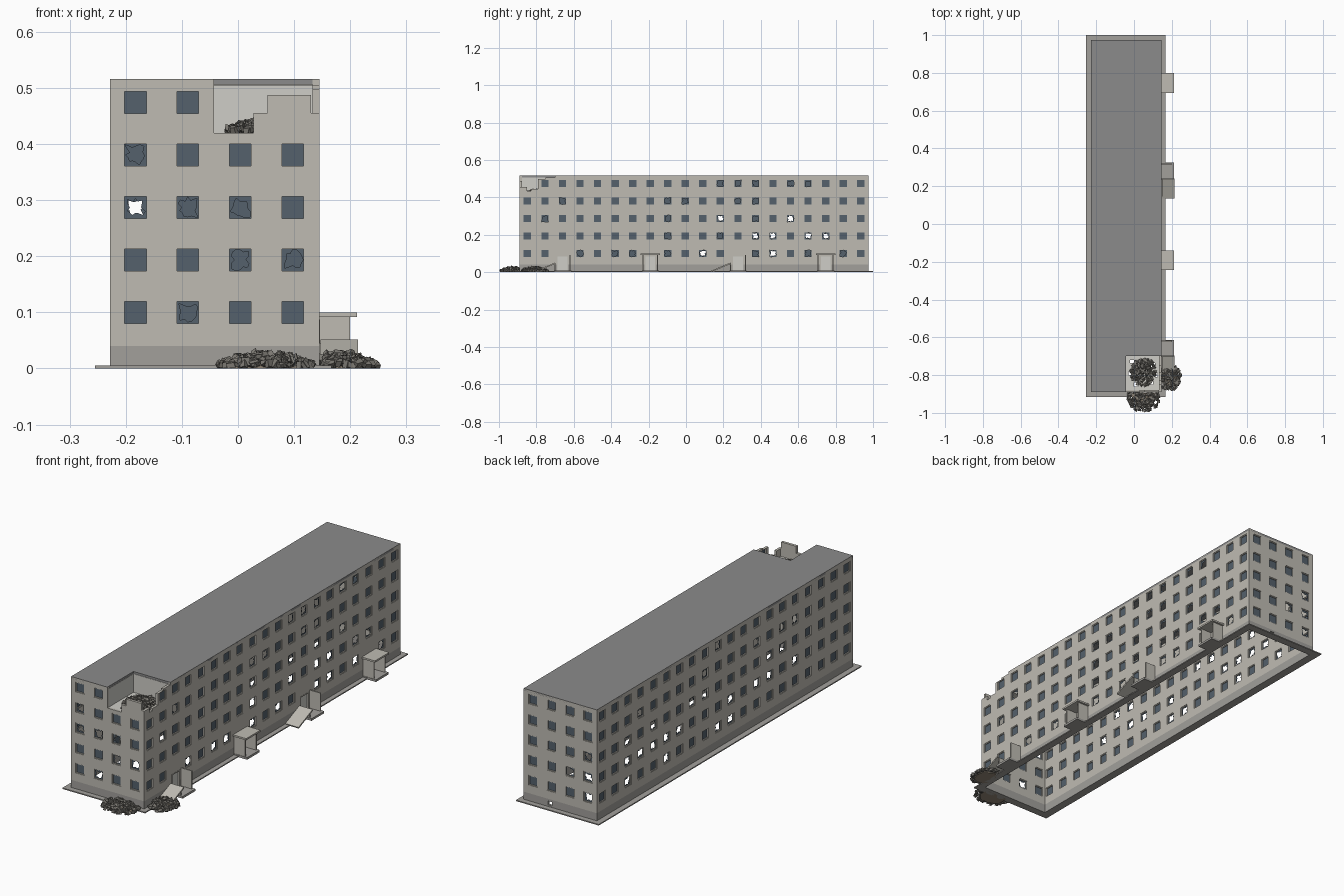
import bpy, bmesh, math, random
from mathutils import Matrix, Vector, Euler

if "Cube" in bpy.data.objects:
    bpy.data.objects.remove(bpy.data.objects["Cube"])
random.seed(7)

def material(name, c):
    m = bpy.data.materials.new(name)
    m.diffuse_color = (*c, 1)
    m.use_nodes = True
    m.node_tree.nodes["Principled BSDF"].inputs["Base Color"].default_value = m.diffuse_color
    return m
WALL = material("plaster", (0.52, 0.50, 0.45))
INNER = material("inner_plaster", (0.62, 0.61, 0.57))
PLINTH = material("plinth_grey", (0.36, 0.35, 0.33))
ROOF = material("roof_grey", (0.26, 0.26, 0.26))
GLASS = material("glass_blue_grey", (0.09, 0.12, 0.15))
STONE = material("rubble_grey", (0.2, 0.19, 0.17))
DIRT = material("rubble_dirt", (0.3, 0.25, 0.19))

X0, X1, Y0, Y1, H, T, PZ = -0.228, 0.145, -0.89, 0.975, 0.515, 0.012, 0.04
NX, NY, FZ = -0.043, -0.70, 0.42          # collapsed corner limits and its floor
STEP, HW = 0.0935, 0.0225                 # window spacing and half size
COLS_X = [-0.183 + STEP * i for i in range(4)]
COLS_Y = [-0.848 + 0.0938 * i for i in range(20)]
ROWS = [0.10 + STEP * i for i in range(5)]

def finish(bm, name, mat):
    bmesh.ops.recalc_face_normals(bm, faces=bm.faces[:])
    me = bpy.data.meshes.new(name)
    bm.to_mesh(me)
    bm.free()
    me.materials.append(mat)
    ob = bpy.data.objects.new(name, me)
    bpy.context.collection.objects.link(ob)
    return ob

def add_box(bm, lo, hi, rot=None):
    c = (Vector(lo) + Vector(hi)) / 2
    s = Vector(hi) - Vector(lo)
    m = Matrix.Translation(c)
    if rot:
        m = m @ Euler(rot).to_matrix().to_4x4()
    bmesh.ops.create_cube(bm, size=1, matrix=m @ Matrix.Diagonal((*s, 1)))

def box(name, lo, hi, mat, rot=None):
    bm = bmesh.new()
    add_box(bm, lo, hi, rot)
    return finish(bm, name, mat)

def panel(name, P, u0, u1, v0, v1, holes, thick, mat):
    """Flat slab with rectangular holes; P maps (u, v, depth) to space."""
    us = sorted({round(u, 4) for h in holes for u in h[:2] if u0 < u < u1} | {u0, u1})
    vs = sorted({round(v, 4) for h in holes for v in h[2:] if v0 < v < v1} | {v0, v1})
    bm = bmesh.new()
    grid = [[bm.verts.new(P(u, v, 0)) for v in vs] for u in us]
    for i in range(len(us) - 1):
        for j in range(len(vs) - 1):
            u, v = (us[i] + us[i + 1]) / 2, (vs[j] + vs[j + 1]) / 2
            if not any(h[0] < u < h[1] and h[2] < v < h[3] for h in holes):
                bm.faces.new((grid[i][j], grid[i + 1][j], grid[i + 1][j + 1], grid[i][j + 1]))
    r = bmesh.ops.extrude_face_region(bm, geom=bm.faces[:], use_keep_orig=True)
    off = Vector(P(0, 0, thick)) - Vector(P(0, 0, 0))
    bmesh.ops.translate(bm, verts=[g for g in r["geom"] if isinstance(g, bmesh.types.BMVert)], vec=off)
    bmesh.ops.delete(bm, geom=[v for v in bm.verts if not v.link_faces], context='VERTS')
    return finish(bm, name, mat)

def add_pane(bm, P, u, v, state):
    """Whole pane, or a ring of glass around a jagged hole."""
    w, n = 0.02, 16
    if not state:
        bm.faces.new([bm.verts.new(P(u + a * w, v + b * w, 0.006)) for a, b in ((-1, -1), (1, -1), (1, 1), (-1, 1))])
        return
    rings = []
    for k in range(n):
        a = math.tau * k / n + math.pi / 4
        c, s = math.cos(a), math.sin(a)
        q = w / max(abs(c), abs(s))
        r = q * random.uniform(0.45, 0.95)
        rings.append((bm.verts.new(P(u + c * q, v + s * q, 0.006)), bm.verts.new(P(u + c * r, v + s * r, 0.006))))
    for k in range(n):
        (a, b), (c, d) = rings[k], rings[(k + 1) % n]
        bm.faces.new((a, c, d, b))

def facade(name, P, u0, u1, cols, broken, notch=(), doors=(), skip=(), vents=()):
    wins = [(i, j) for i in range(len(cols)) for j in range(5)
            if (i, j) not in skip and not (j == 0 and i in doors)]
    holes = [(cols[i] - HW, cols[i] + HW, ROWS[j] - HW, ROWS[j] + HW) for i, j in wins]
    holes += [(cols[i] - 0.03, cols[i] + 0.03, 0.008, 0.087) for i in doors] + list(notch)
    panel(name + "_wall", P, u0, u1, PZ, H, holes, T, WALL)
    panel(name + "_plinth", P, u0, u1, 0, PZ, [h for h in holes if h[2] < PZ] + list(vents), T, PLINTH)
    frames, glass = bmesh.new(), bmesh.new()
    for i, j in wins:
        u, v, a, b = cols[i], ROWS[j], HW, 0.0195
        for r in ((-a, a, b, a), (-a, a, -a, -b), (-a, -b, -b, b), (b, a, -b, b)):
            p, q = P(u + r[0], v + r[2], 0.002), P(u + r[1], v + r[3], 0.010)
            add_box(frames, [min(m) for m in zip(p, q)], [max(m) for m in zip(p, q)])
        add_pane(glass, P, u, v, (i, j) in broken)
    finish(frames, name + "_window_frames", WALL)
    finish(glass, name + "_window_panes", GLASS)

# Four facades with broken corner at front right
front_notch = [(NX, 0.028, FZ, 1), (0.028, 0.053, 0.455, 1), (0.053, 0.13, 0.487, 1), (0.13, X1, 0.455, 1)]
facade("front", lambda u, v, d: (u, Y0 + d, v), X0, X1, COLS_X,
       {(0, 3), (0, 2), (1, 2), (2, 2), (2, 1), (3, 1), (1, 0)}, front_notch, skip={(2, 4), (3, 4)})
facade("back", lambda u, v, d: (u, Y1 - d, v), X0, X1, COLS_X,
       {(0, 0), (0, 1), (1, 1), (0, 2)}, vents=[(0.0, 0.022, 0.012, 0.03)])
right_broken = {0: (3, 5, 6, 8, 10, 13, 14, 16, 18), 1: (8, 11, 13, 14, 16, 17), 2: (1, 8, 11, 13, 15),
                3: (2, 8, 9, 12, 13), 4: (11, 12, 13, 15, 16)}
right_notch = [(-0.9, -0.85, 0.455, 1), (-0.85, -0.83, 0.435, 1), (-0.83, -0.79, 0.445, 1),
               (-0.79, -0.75, 0.497, 1), (-0.75, NY, 0.505, 1)]
facade("right", lambda u, v, d: (X1 - d, u, v), Y0 + T, Y1 - T, COLS_Y,
       {(i, j) for j, r in right_broken.items() for i in r}, right_notch, doors=(2, 7, 12, 17), skip={(0, 4)})
facade("left", lambda u, v, d: (X0 + d, u, v), Y0 + T, Y1 - T, COLS_Y,
       {(i, j) for i in range(3, 19) for j in range(5) if random.random() < 0.27})

# Roof with the missing corner, room walls and holed floor inside it
flat = lambda z: (lambda u, v, d: (u, v, z - d))
panel("roof", flat(H + 0.001), X0, X1, Y0, Y1, [(NX, 1, -1, NY)], 0.01, ROOF)
box("room_side_wall", (NX - 0.006, Y0 + T, FZ - 0.008), (NX, NY, H - 0.01), INNER)
box("room_back_wall", (NX - 0.006, NY, FZ - 0.008), (X1 - T, NY + 0.006, H - 0.01), INNER)
gaps = [(0.0, 0.02, -0.86, -0.84), (0.075, 0.1, -0.85, -0.83), (0.09, 0.11, -0.76, -0.735),
        (-0.02, 0.0, -0.735, -0.72), (0.11, 0.125, -0.81, -0.79), (-0.03, -0.015, -0.8, -0.78)]
panel("room_floor", flat(FZ), NX, X1 - T, Y0 + T, NY, gaps, 0.008, INNER)

# Ground apron ring around the walls
panel("apron", flat(0.005), -0.255, 0.167, -0.915, 1.0, [(X0 + T, X1 - T, Y0 + T, Y1 - T)], 0.005, PLINTH)

# Entrances: two whole porches, two with a fallen canopy
for n, k in enumerate((2, 7, 12, 17)):
    y, tag = COLS_Y[k], "entrance_%d_" % (n + 1)
    whole = k in (7, 17)
    box(tag + "step", (X1, y - 0.045, 0), (0.212, y + 0.047, 0.01), PLINTH)
    box(tag + "door", (X1 - 0.010, y - 0.026, 0.008), (X1 - 0.006, y + 0.026, 0.083), INNER)
    bm = bmesh.new()
    for lo, hi in (((-0.03, 0.008), (-0.026, 0.087)), ((0.026, 0.008), (0.03, 0.087)), ((-0.026, 0.083), (0.026, 0.087))):
        add_box(bm, (X1 - T, y + lo[0], lo[1]), (X1 + 0.001, y + hi[0], hi[1]))
    finish(bm, tag + "door_frame", WALL)
    box(tag + "wall_far", (X1, y + 0.037, 0.01), (0.2, y + 0.043, 0.093), WALL)
    box(tag + "wall_near", (X1, y - 0.043, 0.01), (0.2, y - 0.037, 0.093 if whole else 0.045), WALL)
    if whole:
        box(tag + "canopy", (X1, y - 0.052, 0.092), (0.212, y + 0.052, 0.1), WALL)
    else:
        yc = y - 0.09
        box(tag + "fallen_canopy", (X1 + 0.002, yc - 0.056, 0.023), (0.214, yc + 0.056, 0.03), WALL, (0.4, 0, 0))

# Rubble heaps: a low mound under scattered chunks
def rubble(name, cx, cy, z, rx, ry, h, count, yclip=None, xclip=None, mound=True):
    def ok(x, y):
        return (yclip is None or y < yclip) and (xclip is None or x > xclip)
    if mound:
        bm = bmesh.new()
        bmesh.ops.create_icosphere(bm, subdivisions=3, radius=1)
        for v in bm.verts:
            v.co *= random.uniform(0.88, 1.05)
            x, y = cx + v.co.x * rx * 0.72, cy + v.co.y * ry * 0.72
            x = x if xclip is None else max(x, xclip)
            y = y if yclip is None else min(y, yclip)
            v.co = (x, y, z + max(v.co.z, 0) * h * 0.85)
        finish(bm, name + "_mound", DIRT)
    bm = bmesh.new()
    while count:
        a, r = random.uniform(0, math.tau), math.sqrt(random.random())
        x, y = cx + math.cos(a) * r * rx * 0.94, cy + math.sin(a) * r * ry * 0.94
        if not ok(x, y):
            continue
        s = Vector([random.uniform(0.003, 0.008) for _ in range(3)])
        c = Vector((x, y, z + 0.005 + h * 0.8 * (1 - r * r) * random.uniform(0.5, 1)))
        add_box(bm, c - s, c + s, [random.uniform(0, 3) for _ in range(3)])
        for v in bm.verts[-8:]:
            v.co += Vector([random.uniform(-0.002, 0.002) for _ in range(3)])
            v.co.z = max(v.co.z, 0)
            v.co.y = max(v.co.y, -1.0)
        count -= 1
    finish(bm, name + "_chunks", STONE)
rubble("front_rubble", 0.05, -0.92, 0, 0.088, 0.08, 0.028, 200, yclip=Y0 - 0.004)
rubble("side_rubble", 0.185, -0.81, 0, 0.068, 0.075, 0.026, 190, xclip=X1 + 0.004)
rubble("floor_rubble", 0.05, -0.785, FZ, 0.072, 0.075, 0.02, 180, mound=False)
